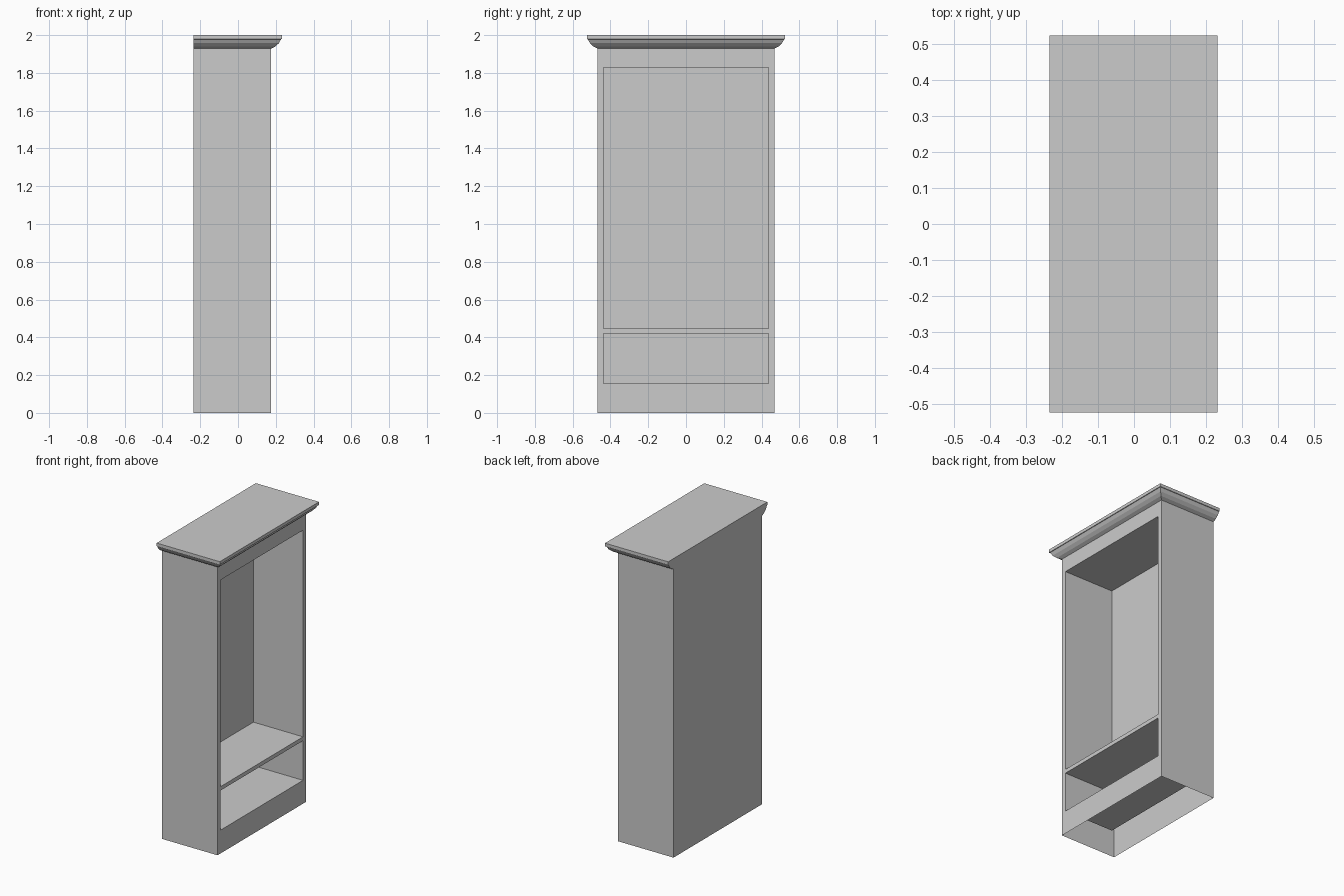
import bpy, bmesh

if "Cube" in bpy.data.objects:
    bpy.data.objects.remove(bpy.data.objects["Cube"])

BACK, FRONT = -0.235, 0.176      # cabinet depth range (openings face +x)
HALF_W, BODY_TOP = 0.468, 1.929
OPEN_HALF_W, OPEN_DEPTH = 0.436, 0.367
OPENINGS = [(0.156, 0.421), (0.447, 1.829)]   # drawer bay, main bay
# Crown moulding: (overhang, height), rounded underside then a square lip
CROWN = [(0, 1.929), (0.022, 1.940), (0.040, 1.957), (0.052, 1.978),
         (0.056, 1.979), (0.056, 2.0)]


def finish(bm, name):
    mesh = bpy.data.meshes.new(name)
    bm.to_mesh(mesh)
    bm.free()
    obj = bpy.data.objects.new(name, mesh)
    bpy.context.collection.objects.link(obj)
    return obj


def ring(bm, overhang, z):
    """Rectangle of verts that overhangs at front and sides, flush at back."""
    w, f = HALF_W + overhang, FRONT + overhang
    return [bm.verts.new(p) for p in
            ((BACK, -w, z), (f, -w, z), (f, w, z), (BACK, w, z))]


def skin(bm, a, b):
    return [bm.faces.new((a[i], a[(i + 1) % 4], b[(i + 1) % 4], b[i]))
            for i in range(4)]


def on_front(face):
    return all(abs(v.co.x - FRONT) < 1e-5 for v in face.verts)


# Cabinet shell: thin walls, open underneath, top closed by the crown
bm = bmesh.new()
skin(bm, ring(bm, 0, 0), ring(bm, 0, BODY_TOP))

# Cut the front panel into a grid that outlines the openings
cuts = [((0, y, 0), (0, 1, 0)) for y in (-OPEN_HALF_W, OPEN_HALF_W)]
cuts += [((0, 0, z), (0, 0, 1)) for pair in OPENINGS for z in pair]
for co, no in cuts:
    faces = [f for f in bm.faces if on_front(f)]
    geom = set(faces)
    for f in faces:
        geom.update(f.edges)
        geom.update(f.verts)
    bmesh.ops.bisect_plane(bm, geom=list(geom), plane_co=co, plane_no=no)

# Push the openings back into the cabinet
bays = []
for f in bm.faces:
    c = f.calc_center_median()
    if on_front(f) and abs(c.y) < OPEN_HALF_W and any(a < c.z < b for a, b in OPENINGS):
        bays.append(f)
pushed = bmesh.ops.extrude_discrete_faces(bm, faces=bays)["faces"]
verts = list({v for f in pushed for v in f.verts})
bmesh.ops.translate(bm, verts=verts, vec=(-OPEN_DEPTH, 0, 0))
finish(bm, "cabinet_body")

# Crown moulding with flat top
bm = bmesh.new()
rings = [ring(bm, o, z) for o, z in CROWN]
for a, b in zip(rings, rings[1:]):
    skin(bm, a, b)
bm.faces.new(rings[-1])
finish(bm, "crown_moulding")
